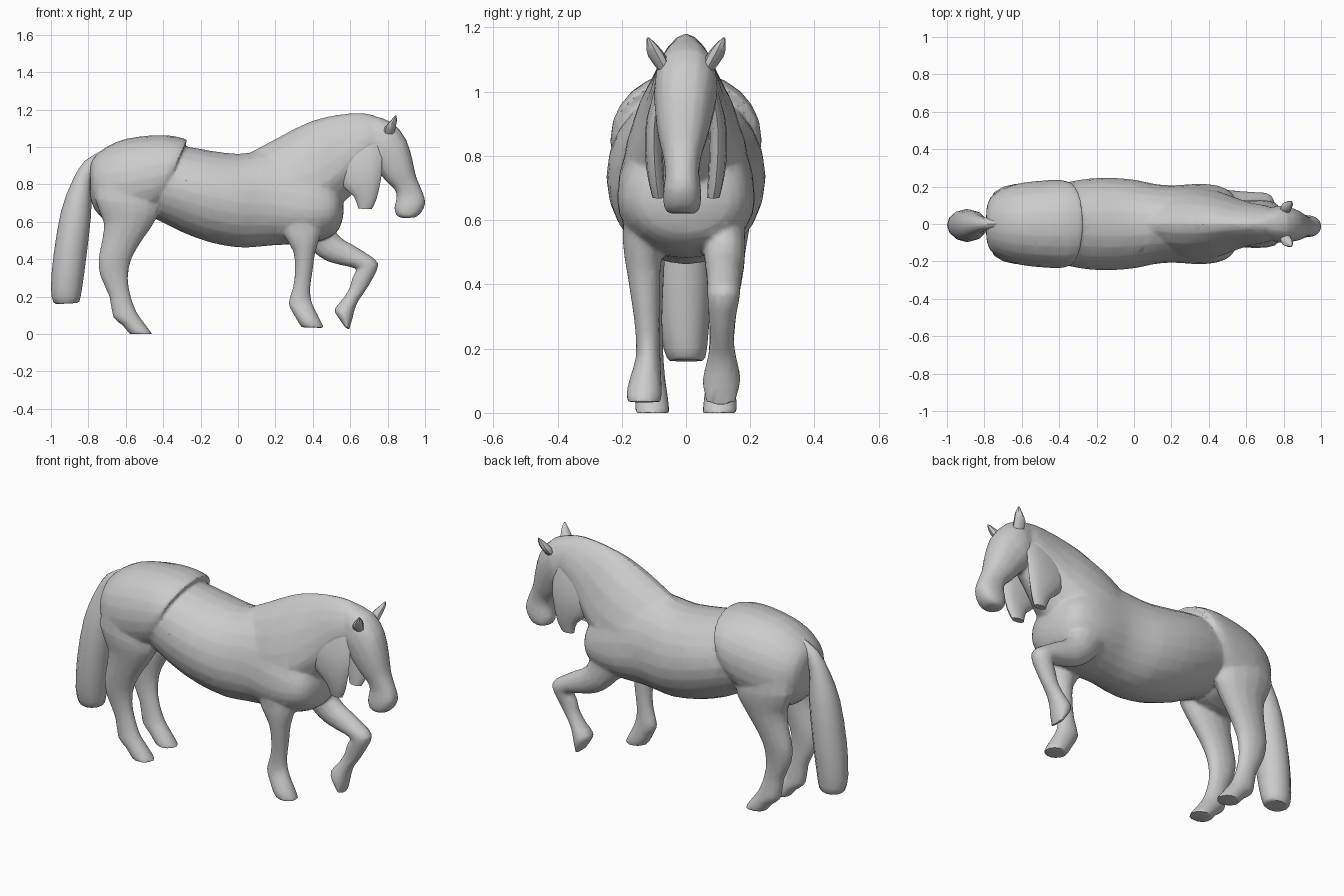
import bpy, bmesh
from math import sin, cos, pi, copysign
from mathutils import Vector


def smooth_rows(rows, steps):
    # Catmull-Rom interpolation of whole cross-section rows
    rows = [list(r) for r in rows]
    p = [rows[0]] + rows + [rows[-1]]
    out = []
    for i in range(1, len(p) - 2):
        for k in range(steps):
            t = k / steps
            out.append([0.5 * (2 * b + (c - a) * t + (2 * a - 5 * b + 4 * c - d) * t * t
                               + (3 * b - a - 3 * c + d) * t ** 3)
                        for a, b, c, d in zip(*p[i - 1:i + 3])])
    return out + [rows[-1]]


def loft(name, rows, seg=16, e=1.0, steps=2, side=1):
    # row: side-view edge point A (x, z), opposite edge B (x, z),
    # centre y, half-width, position of the widest line from B to A
    bm = bmesh.new()
    rings = []
    for ax, az, bx, bz, y, w, mid in smooth_rows(rows, steps):
        a, b = Vector((ax, 0, az)), Vector((bx, 0, bz))
        c = b.lerp(a, mid)
        ring = []
        for i in range(seg):
            t = 2 * pi * i / seg
            u, v = cos(t), sin(t)
            pt = c.lerp(a if u > 0 else b, abs(u) ** e)
            pt.y = (y + w * copysign(abs(v) ** e, v)) * side
            ring.append(bm.verts.new(pt))
        rings.append(ring)
    for r, s in zip(rings, rings[1:]):
        for i in range(seg):
            j = (i + 1) % seg
            bm.faces.new((r[i], r[j], s[j], s[i]))
    bm.faces.new(rings[0])
    bm.faces.new(rings[-1])
    bmesh.ops.recalc_face_normals(bm, faces=bm.faces)
    me = bpy.data.meshes.new(name)
    bm.to_mesh(me)
    bm.free()
    ob = bpy.data.objects.new(name, me)
    bpy.context.collection.objects.link(ob)
    return ob


# barrel and chest
torso = loft("torso", [
    (-.60, .98, -.60, .66, 0, .15, .5),
    (-.45, 1.0, -.45, .62, 0, .20, .5),
    (-.30, 1.005, -.30, .545, 0, .235, .5),
    (-.15, .98, -.15, .49, 0, .248, .5),
    (0, .963, 0, .463, 0, .237, .48),
    (.10, .977, .10, .466, 0, .216, .45),
    (.20, .99, .20, .475, 0, .206, .42),
    (.30, .98, .30, .48, 0, .213, .38),
    (.40, .93, .40, .487, 0, .213, .40),
    (.49, .85, .49, .517, 0, .19, .45),
    (.54, .78, .54, .56, 0, .14, .5),
    (.563, .71, .563, .63, 0, .055, .5)], seg=24)

# rump, overlapping the barrel with a slanted front lip
hindquarters = loft("hindquarters", [
    (-.79, .90, -.79, .74, 0, .07, .5),
    (-.77, .945, -.77, .67, 0, .14, .5),
    (-.70, 1.002, -.70, .60, 0, .19, .5),
    (-.60, 1.043, -.60, .58, 0, .22, .5),
    (-.45, 1.063, -.47, .61, 0, .234, .5),
    (-.34, 1.058, -.42, .66, 0, .234, .5),
    (-.27, 1.038, -.42, .70, 0, .222, .5)], seg=24, e=.97)

# arched neck with a narrow crest
neck = loft("neck", [
    (.05, .963, .10, .65, 0, .13, .3),
    (.20, 1.042, .22, .62, 0, .188, .27),
    (.30, 1.096, .32, .62, 0, .198, .27),
    (.40, 1.141, .45, .64, 0, .18, .29),
    (.50, 1.167, .56, .70, 0, .142, .35),
    (.60, 1.18, .64, .78, 0, .115, .44),
    (.70, 1.177, .70, .86, 0, .10, .5),
    (.78, 1.145, .74, .92, 0, .08, .5)], seg=20, e=1.18)

# head, tucked down to the muzzle
head = loft("head", [
    (.72, 1.168, .68, .95, 0, .075, .5),
    (.823, 1.132, .72, .90, 0, .099, .5),
    (.898, 1.043, .76, .853, -.005, .092, .5),
    (.933, .93, .80, .808, -.01, .078, .5),
    (.953, .84, .843, .765, -.012, .06, .5),
    (.985, .765, .846, .72, -.012, .053, .5),
    (1.002, .70, .836, .675, -.012, .06, .5),
    (.977, .645, .848, .632, -.012, .056, .5),
    (.945, .622, .88, .62, -.012, .042, .5)], e=.88)

# tail
tail = loft("tail", [
    (-.72, .985, -.74, .86, 0, .03, .5),
    (-.82, .925, -.775, .84, 0, .036, .5),
    (-.885, .82, -.785, .76, -.005, .055, .5),
    (-.945, .66, -.785, .64, -.008, .08, .5),
    (-.985, .43, -.81, .42, -.008, .088, .5),
    (-1.0, .25, -.833, .25, -.005, .075, .5),
    (-.987, .17, -.848, .175, 0, .06, .5),
    (-.96, .16, -.87, .165, 0, .045, .5)], seg=12)

ear = [
    (.835, 1.07, .775, 1.06, .065, .02, .5),
    (.845, 1.115, .785, 1.105, .09, .028, .5),
    (.85, 1.145, .815, 1.14, .105, .018, .5),
    (.846, 1.168, .84, 1.168, .118, .004, .5)]
mane = [
    (.76, 1.06, .50, 1.04, .065, .022, .5),
    (.77, .93, .50, .90, .095, .028, .5),
    (.765, .83, .56, .79, .10, .028, .5),
    (.74, .72, .62, .735, .093, .025, .5),
    (.715, .668, .643, .67, .085, .019, .5)]
hind_leg = [
    (-.44, .84, -.75, .86, .12, .08, .5),
    (-.415, .68, -.765, .72, .135, .083, .5),
    (-.445, .60, -.72, .60, .13, .073, .5),
    (-.513, .50, -.727, .50, .125, .061, .5),
    (-.57, .40, -.747, .40, .12, .051, .5),
    (-.588, .30, -.737, .31, .115, .042, .5),
    (-.573, .20, -.688, .20, .11, .039, .5),
    (-.543, .12, -.668, .09, .11, .046, .5),
    (-.513, .075, -.622, .05, .107, .05, .5),
    (-.457, .0, -.58, 0, .105, .055, .5)]
pairs, legs = [], []
for label, s in (("right", -1), ("left", 1)):
    pairs.append(loft(label + "_ear", ear, seg=8, side=s))
    pairs.append(loft(label + "_mane_lock", mane, seg=12, side=s))
    legs.append(loft(label + "_hind_leg", hind_leg, seg=14, side=s))

# standing foreleg
legs.append(loft("right_front_leg", [
    (.46, .68, .21, .68, -.125, .07, .5),
    (.445, .54, .245, .53, -.133, .065, .5),
    (.414, .44, .296, .44, -.132, .053, .5),
    (.40, .34, .304, .34, -.125, .044, .5),
    (.387, .25, .294, .25, -.12, .038, .5),
    (.392, .18, .269, .165, -.118, .039, .5),
    (.417, .12, .292, .115, -.125, .048, .5),
    (.443, .07, .323, .06, -.13, .056, .5),
    (.461, .032, .34, .036, -.13, .052, .5)], seg=14))

# raised foreleg, bent at the knee
legs.append(loft("left_front_leg", [
    (.48, .68, .28, .57, .115, .07, .5),
    (.53, .535, .39, .45, .12, .065, .5),
    (.613, .478, .48, .387, .12, .058, .5),
    (.692, .428, .60, .358, .118, .053, .5),
    (.752, .375, .633, .343, .117, .051, .5),
    (.718, .29, .612, .305, .113, .043, .5),
    (.678, .225, .597, .25, .112, .038, .5),
    (.643, .175, .562, .19, .112, .043, .5),
    (.623, .125, .517, .135, .112, .056, .5),
    (.612, .08, .527, .10, .11, .059, .5),
    (.594, .022, .573, .036, .108, .046, .5)], seg=14))

# fuse neck, barrel, rump and legs into one skin with soft joints
bpy.ops.object.select_all(action='DESELECT')
for ob in [torso, hindquarters, neck, head] + legs:
    ob.select_set(True)
bpy.context.view_layer.objects.active = torso
bpy.ops.object.join()
torso.name = "body"
remesh = torso.modifiers.new("fuse", 'REMESH')
remesh.mode, remesh.voxel_size = 'VOXEL', .009
soften = torso.modifiers.new("soften", 'SMOOTH')
soften.factor, soften.iterations = .5, 3
reduce = torso.modifiers.new("reduce", 'DECIMATE')
reduce.ratio = .12
for mod in ("fuse", "soften", "reduce"):
    bpy.ops.object.modifier_apply(modifier=mod)

for ob in [torso, tail] + pairs:
    bpy.ops.object.select_all(action='DESELECT')
    ob.select_set(True)
    bpy.context.view_layer.objects.active = ob
    bpy.ops.object.shade_smooth_by_angle(angle=0.7)
